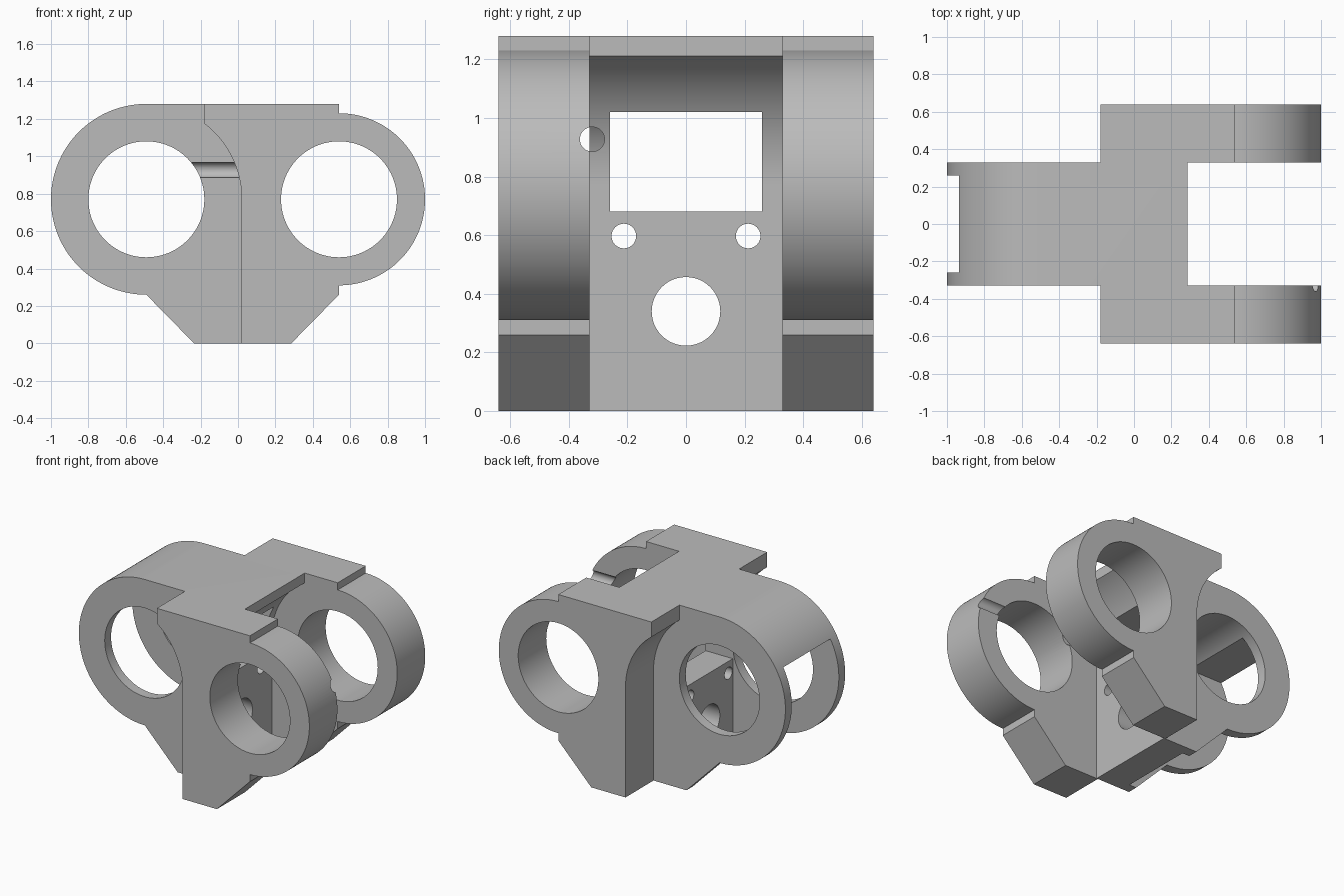
import bpy
import bmesh
from math import radians, cos, sin, acos, asin, degrees
from mathutils import Matrix

cube = bpy.data.objects.get("Cube")
if cube:
    bpy.data.objects.remove(cube, do_unlink=True)

# Main dimensions
TOP, AXIS = 1.28, 0.77            # deck height, bore axis height
LEFT_X, RIGHT_X = -0.49, 0.54     # bore axes of the single and the forked end
CLEAR, ARM_R, BORE_R = 0.51, 0.46, 0.31
INNER, OUTER, POCKET = 0.33, 0.64, 0.26

grey = bpy.data.materials.new("plain grey")
grey.use_nodes = True
colour = (0.5, 0.5, 0.5, 1)
grey.diffuse_color = colour
grey.node_tree.nodes["Principled BSDF"].inputs["Base Color"].default_value = colour


def arc(cx, r, start, end, steps=48):
    """Points of an arc in the xz plane, angles in degrees."""
    angles = [radians(start + (end - start) * i / steps) for i in range(steps + 1)]
    return [(cx + r * cos(a), AXIS + r * sin(a)) for a in angles]


def finish(bm, name):
    bmesh.ops.recalc_face_normals(bm, faces=bm.faces)
    mesh = bpy.data.meshes.new(name)
    bm.to_mesh(mesh)
    bm.free()
    mesh.materials.append(grey)
    obj = bpy.data.objects.new(name, mesh)
    bpy.context.collection.objects.link(obj)
    return obj


def extrude_profile(name, points, y0, y1):
    bm = bmesh.new()
    face = bm.faces.new([bm.verts.new((x, y0, z)) for x, z in points])
    moved = bmesh.ops.extrude_face_region(bm, geom=[face])["geom"]
    verts = [v for v in moved if isinstance(v, bmesh.types.BMVert)]
    bmesh.ops.translate(bm, verts=verts, vec=(0, y1 - y0, 0))
    return finish(bm, name)


def box(name, x0, x1, y0, y1, z0, z1):
    return extrude_profile(name, [(x0, z0), (x1, z0), (x1, z1), (x0, z1)], y0, y1)


def rod(name, centre, radius, length, axis, sides=48):
    bm = bmesh.new()
    turn = Matrix.Rotation(radians(90), 4, "Y" if axis == "X" else "X")
    bmesh.ops.create_cone(bm, cap_ends=True, segments=sides, radius1=radius,
                          radius2=radius, depth=length,
                          matrix=Matrix.Translation(centre) @ turn)
    return finish(bm, name)


def combine(target, tool, operation):
    mod = target.modifiers.new(operation.lower(), "BOOLEAN")
    mod.operation, mod.solver, mod.object = operation, "EXACT", tool
    bpy.context.view_layer.objects.active = target
    bpy.ops.object.modifier_apply(modifier=mod.name)
    bpy.data.objects.remove(tool, do_unlink=True)


# Central body: round end, sloped foot, wall and curved relief under the deck
wall_x = RIGHT_X - CLEAR
relief_end = degrees(acos((0.285 - RIGHT_X) / CLEAR))
body = extrude_profile(
    "bracket",
    arc(LEFT_X, CLEAR, 90, 270, 72) + [(-0.235, 0), (wall_x, 0)]
    + arc(RIGHT_X, CLEAR, 180, relief_end, 24) + [(0.285, TOP)],
    -INNER, INNER)

# Bore, open pocket, window and mounting holes of the body
combine(body, rod("bore_cutter", (LEFT_X, 0, AXIS), BORE_R, 2, "Y", 96), "DIFFERENCE")
combine(body, box("pocket_cutter", -1.2, LEFT_X + BORE_R, -POCKET, POCKET, -0.2, 1.02),
        "DIFFERENCE")
combine(body, box("window_cutter", -0.4, 0.2, -POCKET, POCKET, 0.68, 1.02), "DIFFERENCE")
combine(body, rod("large_hole_cutter", (-0.1, 0, 0.34), 0.117, 0.6, "X"), "DIFFERENCE")
for y in (-0.212, 0.212):
    combine(body, rod("small_hole_cutter", (-0.1, y, 0.597), 0.042, 0.6, "X"), "DIFFERENCE")

# Two fork arms with a stepped deck, round eye and sloped foot
arm_top = degrees(asin((1.175 - AXIS) / CLEAR))
outline = ([(-0.18, TOP)] + arc(LEFT_X, CLEAR, arm_top, 0, 24)
           + [(LEFT_X + CLEAR, 0), (0.285, 0), (RIGHT_X, 0.26)]
           + arc(RIGHT_X, ARM_R, -90, 90, 72) + [(RIGHT_X, TOP)])
for y0, y1 in ((-OUTER, -INNER), (INNER, OUTER)):
    arm = extrude_profile("fork_arm", outline, y0, y1)
    combine(arm, rod("eye_cutter", (RIGHT_X, 0, AXIS), BORE_R, 2, "Y", 96), "DIFFERENCE")
    combine(body, arm, "UNION")

# Long drilled hole along the inner face of the front arm
combine(body, rod("drill_cutter", (0.4, -0.32, 0.927), 0.042, 1.6, "X"), "DIFFERENCE")

bpy.ops.object.select_all(action="DESELECT")
body.select_set(True)
bpy.context.view_layer.objects.active = body
bpy.ops.object.shade_smooth_by_angle(angle=radians(25))
